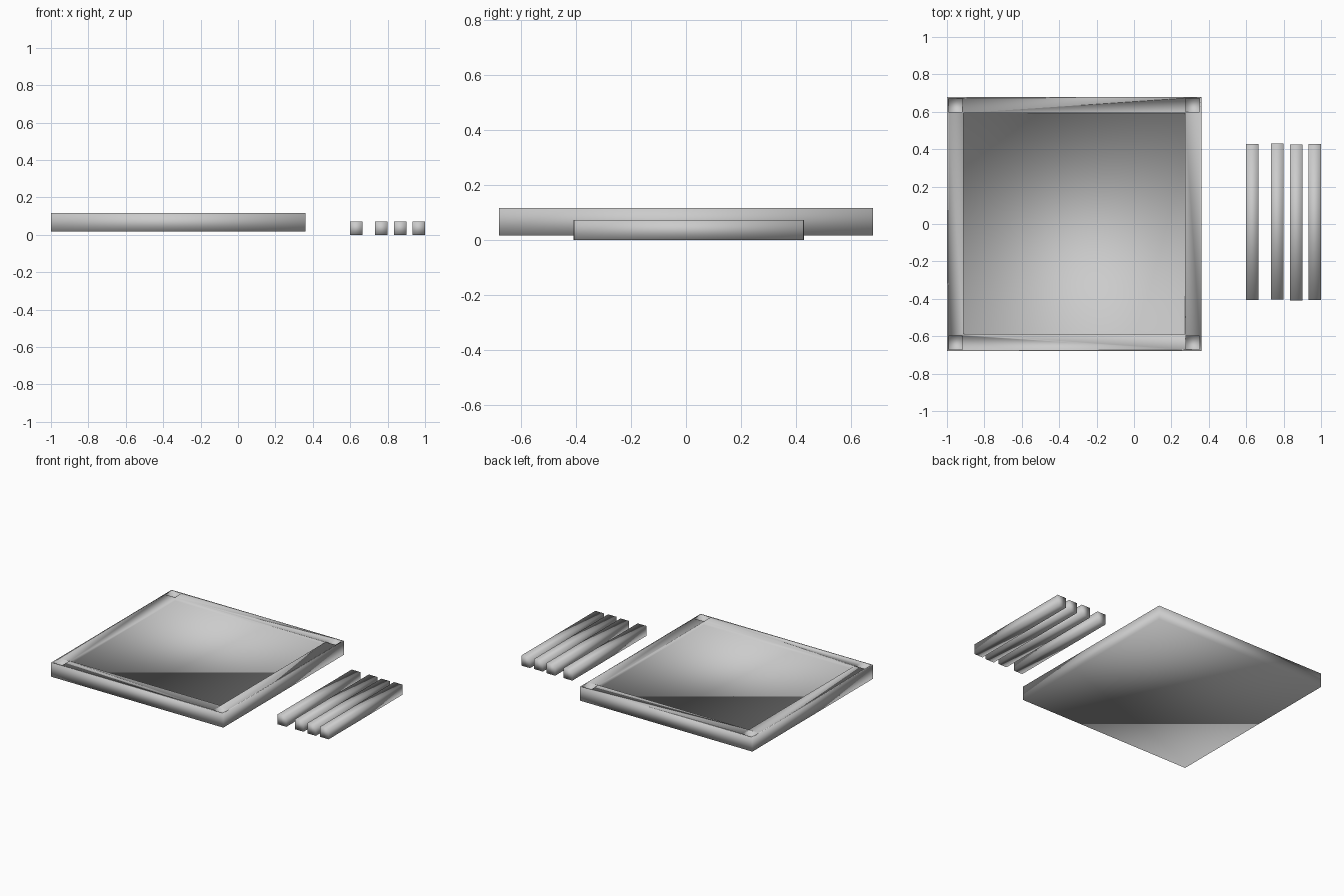
import bpy
import bmesh
from mathutils import Matrix, Vector

if "Cube" in bpy.data.objects:
    bpy.data.objects.remove(bpy.data.objects["Cube"])


def boxes(name, bounds):
    """One object made of axis-aligned boxes given as (min corner, max corner)."""
    bm = bmesh.new()
    for lo, hi in bounds:
        lo, hi = Vector(lo), Vector(hi)
        m = Matrix.Translation((lo + hi) / 2) @ Matrix.Diagonal((*(hi - lo), 1))
        bmesh.ops.create_cube(bm, size=1, matrix=m)
    mesh = bpy.data.meshes.new(name)
    bm.to_mesh(mesh)
    bm.free()
    mesh.shade_smooth()
    obj = bpy.data.objects.new(name, mesh)
    bpy.context.collection.objects.link(obj)
    return obj


CX = -0.32            # centre of the tabletop
HALF = 0.68
BOTTOM, TOP = 0.017, 0.117
FLOOR = TOP - 0.02    # recess floor

# Upturned tabletop
table_top = boxes("table_top", [((CX - HALF, -HALF, BOTTOM), (CX + HALF, HALF, TOP))])

# Cutters: the large recess, and a square leg socket in each corner
cuts = [((-0.912, -0.588, FLOOR), (0.273, 0.593, TOP + 0.1))]
for sx in (-1, 1):
    for sy in (-1, 1):
        x, y = CX + sx * 0.634, sy * 0.635
        cuts.append(((x - 0.037, y - 0.037, FLOOR), (x + 0.037, y + 0.037, TOP + 0.1)))
cutter = boxes("recess_cutter", cuts)

mod = table_top.modifiers.new("recesses", 'BOOLEAN')
mod.operation = 'DIFFERENCE'
mod.solver = 'EXACT'
mod.object = cutter
bpy.context.view_layer.objects.active = table_top
bpy.ops.object.modifier_apply(modifier=mod.name)
bpy.data.objects.remove(cutter)

# Four loose legs lying beside the top
legs = [(0.632, 0.011), (0.766, 0.013), (0.868, 0.007), (0.966, 0.011)]
for i, (x, y) in enumerate(legs, 1):
    boxes(f"leg_{i}", [((x - 0.034, y - 0.417, 0), (x + 0.034, y + 0.417, 0.072))])
